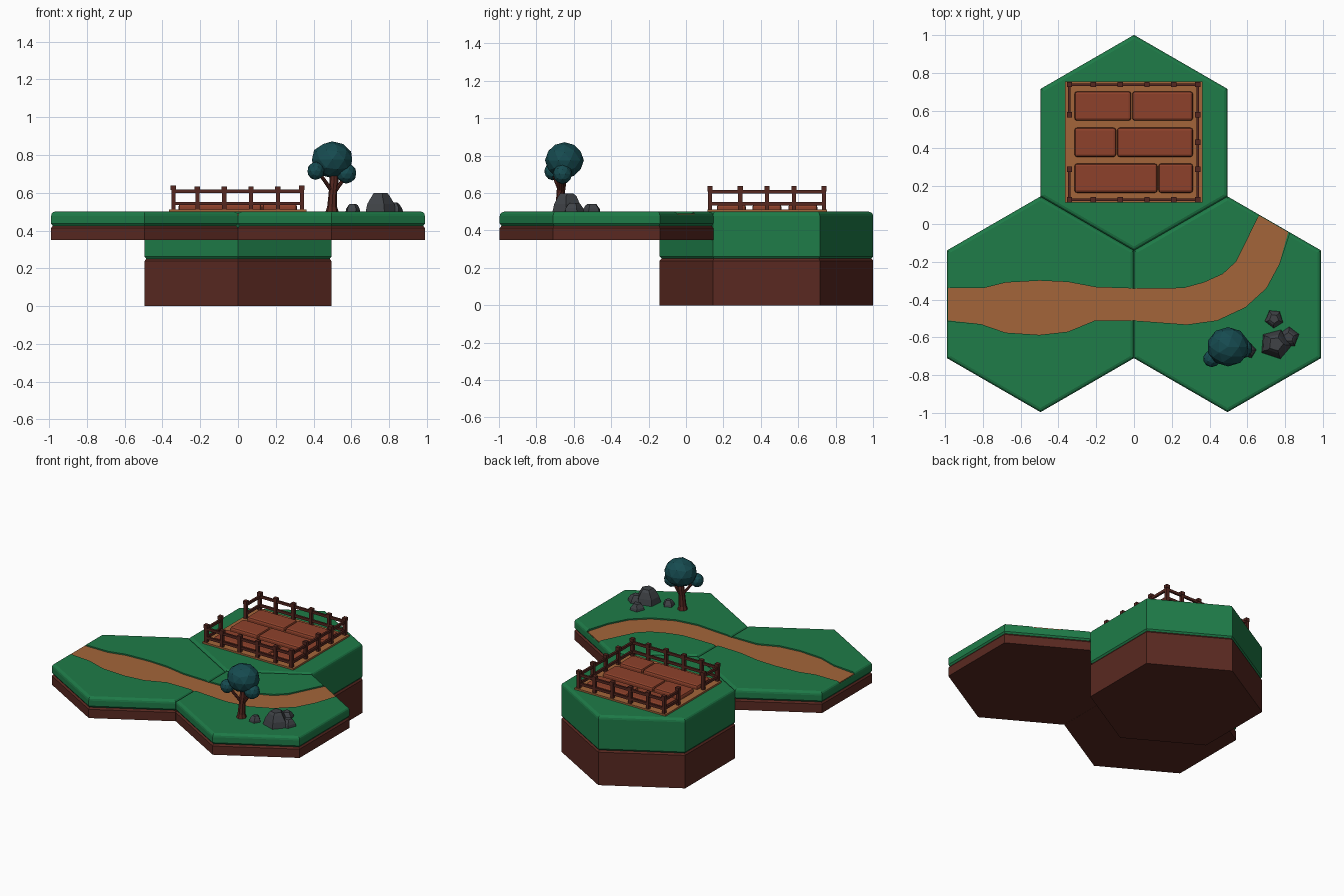
import bpy, bmesh, math, random
from mathutils import Vector

if "Cube" in bpy.data.objects:
    bpy.data.objects.remove(bpy.data.objects["Cube"])

random.seed(4)


def mat(name, r, g, b):
    m = bpy.data.materials.new(name)
    m.diffuse_color = (r, g, b, 1)
    m.use_nodes = True
    m.node_tree.nodes["Principled BSDF"].inputs["Base Color"].default_value = m.diffuse_color
    return m


GRASS = mat("grass", 0.013, 0.2, 0.065)
DIRT = mat("dirt", 0.1, 0.022, 0.015)
SOIL = mat("soil", 0.37, 0.13, 0.042)
BED = mat("bed", 0.27, 0.053, 0.024)
WOOD = mat("wood", 0.09, 0.02, 0.014)
LEAF = mat("leaf", 0.008, 0.07, 0.08)
ROCK = mat("rock", 0.05, 0.055, 0.062)


def finish(name, bm, m):
    bmesh.ops.recalc_face_normals(bm, faces=bm.faces)
    me = bpy.data.meshes.new(name)
    bm.to_mesh(me)
    bm.free()
    me.materials.append(m)
    ob = bpy.data.objects.new(name, me)
    bpy.context.collection.objects.link(ob)
    return ob


def loft(bm, rings):
    """Skin closed rings of points and cap both ends."""
    rows = [[bm.verts.new(p) for p in r] for r in rings]
    n = len(rows[0])
    for a, b in zip(rows, rows[1:]):
        for i in range(n):
            j = (i + 1) % n
            bm.faces.new((a[i], a[j], b[j], b[i]))
    bm.faces.new(rows[0][::-1])
    bm.faces.new(rows[-1])


def polygon(cx, cy, r, z, n=6, rot=math.pi / 2):
    return [(cx + r * math.cos(rot + math.tau * i / n),
             cy + r * math.sin(rot + math.tau * i / n), z) for i in range(n)]


def box(bm, x0, x1, y0, y1, z0, z1):
    loft(bm, [[(x0, y0, z), (x1, y0, z), (x1, y1, z), (x0, y1, z)] for z in (z0, z1)])


def bevel(bm, width, segs, test=lambda e: True):
    bmesh.ops.bevel(bm, geom=[e for e in bm.edges if test(e)], offset=width,
                    segments=segs, profile=0.5, affect='EDGES')


def hex_tile(name, cx, cy, z0, zm, z1):
    R = 0.571
    bm = bmesh.new()
    loft(bm, [polygon(cx, cy, r, z) for r, z in
              ((R, z0), (R, zm - 0.012), (R - 0.01, zm))])
    finish(name + "_dirt", bm, DIRT)
    bm = bmesh.new()
    loft(bm, [polygon(cx, cy, r, z) for r, z in
              ((R - 0.01, zm), (R, zm + 0.012), (R, z1 - 0.024), (R - 0.003, z1 - 0.012),
               (R - 0.01, z1 - 0.004), (R - 0.022, z1))])
    return finish(name + "_grass", bm, GRASS)


# hexagonal ground tiles
hex_tile("field_tile", 0, 0.43, 0, 0.25, 0.5)
path_tiles = [hex_tile("left_tile", -0.495, -0.425, 0.35, 0.425, 0.5),
              hex_tile("right_tile", 0.495, -0.425, 0.35, 0.425, 0.5)]

# winding path sunk into the two front tiles
UPPER = [(-0.986, -0.34), (-0.8, -0.34), (-0.68, -0.31), (-0.5, -0.30), (-0.35, -0.307),
         (-0.2, -0.335), (0, -0.341), (0.26, -0.34), (0.37, -0.31), (0.47, -0.265),
         (0.54, -0.2), (0.59, -0.1), (0.66, 0.046)]
LOWER = [(-0.986, -0.51), (-0.81, -0.53), (-0.68, -0.575), (-0.5, -0.587), (-0.35, -0.57),
         (-0.21, -0.512), (0, -0.511), (0.28, -0.532), (0.44, -0.51), (0.59, -0.44),
         (0.7, -0.34), (0.77, -0.21), (0.816, -0.044)]


def path_solid(name, z0, z1, ext):
    up, lo = [Vector(p) for p in UPPER], [Vector(p) for p in LOWER]
    for side in (up, lo):
        side[0].x -= ext
        side[-1] += Vector((0.5, 0.866)) * ext
    bm = bmesh.new()
    loft(bm, [[(*u, z0), (*l, z0), (*l, z1), (*u, z1)] for u, l in zip(up, lo)])
    return finish(name, bm, SOIL)


cutter = path_solid("path_cutter", 0.485, 0.55, 0.04)
for tile in path_tiles:
    mod = tile.modifiers.new("path_groove", 'BOOLEAN')
    mod.operation = 'DIFFERENCE'
    mod.solver = 'EXACT'
    mod.object = cutter
    bpy.context.view_layer.objects.active = tile
    bpy.ops.object.modifier_apply(modifier=mod.name)
bpy.data.objects.remove(cutter)
path_solid("path", 0.47, 0.491, 0)

# ploughed field and raised beds
bm = bmesh.new()
box(bm, -0.365, 0.362, 0.115, 0.755, 0.495, 0.512)
finish("field_soil", bm, SOIL)
for row, (y, split) in enumerate(((0.165, 0.127), (0.355, -0.092), (0.547, -0.012))):
    for side, (x0, x1) in enumerate(((-0.315, split - 0.003), (split + 0.003, 0.312))):
        bm = bmesh.new()
        box(bm, x0, x1, y, y + 0.155, 0.505, 0.54)
        bevel(bm, 0.014, 2, lambda e: max(v.co.z for v in e.verts) > 0.53)
        finish(f"bed_{row}_{side}", bm, BED)

# fence, open for a gateway on the left
XL, XR, YF, YB = -0.342, 0.338, 0.128, 0.738
bm = bmesh.new()
posts = [(x, y) for x in (XL, -0.215, -0.073, 0.069, 0.211, XR) for y in (YF, YB)]
posts += [(XR, y) for y in (0.29, 0.433, 0.578)] + [(XL, 0.29), (XL, 0.578)]
for x, y in posts:
    h = 0.638 if x in (XL, XR) else 0.632
    w = 0.011
    box(bm, x - w, x + w, y - w, y + w, 0.5, h - 0.022)
    w = 0.014
    box(bm, x - w, x + w, y - w, y + w, h - 0.024, h)
finish("fence_posts", bm, WOOD)
bm = bmesh.new()
t = 0.007
for z in (0.543, 0.607):
    for y in (YF, YB):
        box(bm, XL, XR, y - t, y + t, z - 0.009, z + 0.009)
    for x, y0, y1 in ((XR, YF, YB), (XL, YF, 0.29), (XL, 0.578, YB)):
        box(bm, x - t, x + t, y0, y1, z - 0.009, z + 0.009)
finish("fence_rails", bm, WOOD)


# tree trunk and branches
def limb(name, pts):
    bm = bmesh.new()
    loft(bm, [polygon(x, y, r, z, 8) for x, y, z, r in pts])
    finish(name, bm, WOOD)


limb("trunk", [(0.498, -0.672, 0.495, 0.036), (0.498, -0.672, 0.525, 0.026),
               (0.502, -0.67, 0.6, 0.022), (0.507, -0.665, 0.65, 0.024), (0.51, -0.66, 0.74, 0.02)])
limb("left_branch", [(0.502, -0.667, 0.6, 0.013), (0.465, -0.69, 0.655, 0.012), (0.425, -0.71, 0.71, 0.011)])
limb("right_branch", [(0.505, -0.667, 0.595, 0.013), (0.54, -0.665, 0.645, 0.012), (0.57, -0.66, 0.69, 0.011)])

# faceted foliage
for name, c, s in (("crown", (0.498, -0.65, 0.775), (0.112, 0.104, 0.097)),
                   ("left_foliage", (0.412, -0.713, 0.716), (0.046, 0.045, 0.048)),
                   ("right_foliage", (0.574, -0.66, 0.702), (0.054, 0.052, 0.054))):
    bm = bmesh.new()
    bmesh.ops.create_icosphere(bm, subdivisions=2, radius=1)
    for v in bm.verts:
        v.co = Vector(c) + Vector([a * b for a, b in zip(v.co, s)])
    finish(name, bm, LEAF)

# angular rocks
for i, (x, y, r, top, rot) in enumerate(((0.75, -0.635, 0.085, 0.598, 1.2), (0.82, -0.6, 0.058, 0.548, 0.3),
                                         (0.742, -0.502, 0.052, 0.542, 0.9), (0.607, -0.67, 0.043, 0.54, 0.1))):
    h = top - 0.495
    rings = []
    for f, k in ((0, 1), (0.45, 0.88), (0.85, 0.62), (1, 0.45)):
        rings.append([(px + random.uniform(-.05, .05) * r, py + random.uniform(-.05, .05) * r, pz)
                      for px, py, pz in polygon(x, y, r * k, 0.495 + h * f, 5, rot)])
    bm = bmesh.new()
    loft(bm, rings)
    finish(f"rock_{i}", bm, ROCK)
